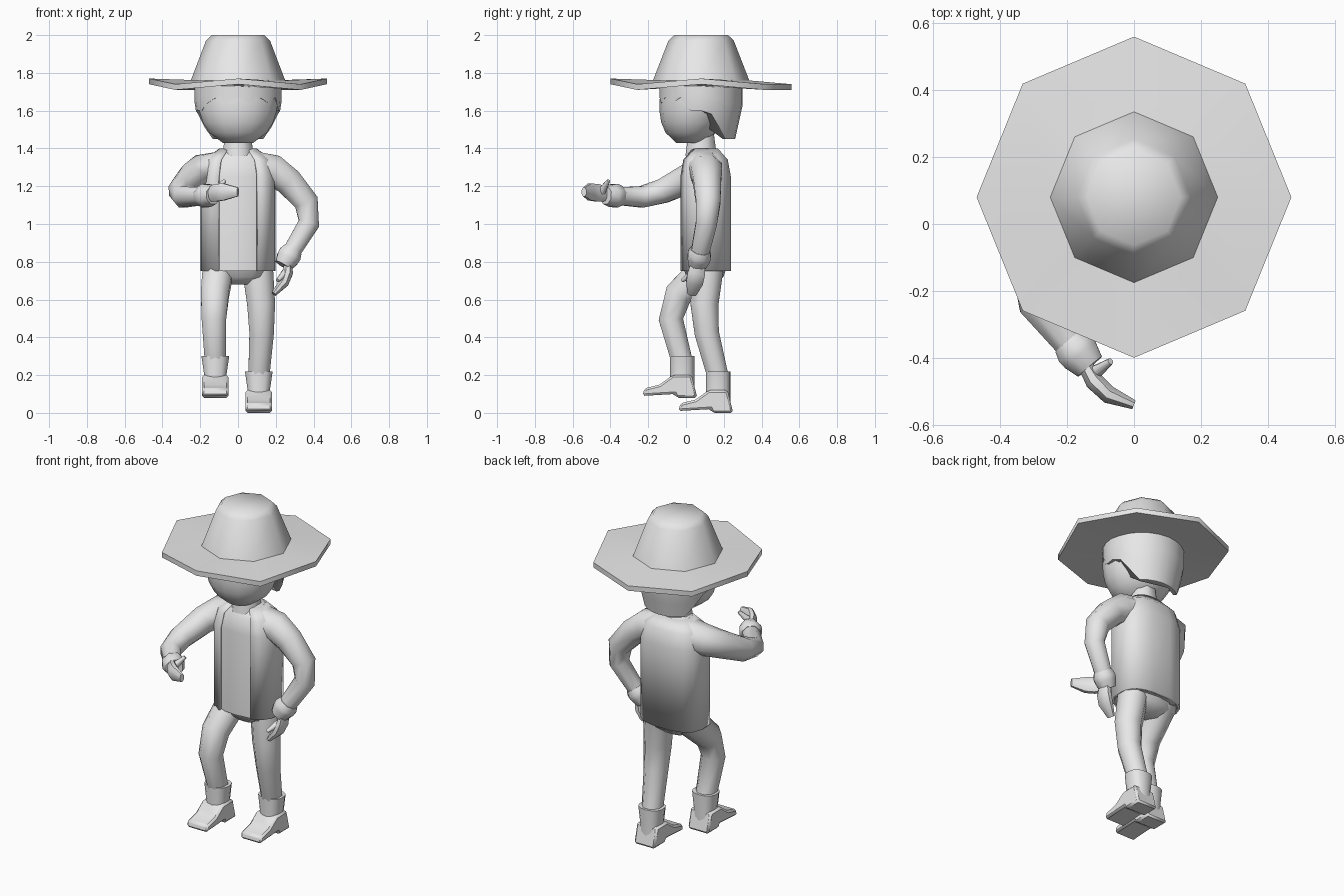
import bpy, bmesh
from math import sin, cos, pi, tau, radians, copysign, sqrt
from mathutils import Vector

if "Cube" in bpy.data.objects:
    bpy.data.objects.remove(bpy.data.objects["Cube"])

COLOUR = (.8, .8, .8, 1)
grey = bpy.data.materials.new("plain grey")
grey.use_nodes = True
grey.diffuse_color = COLOUR
grey.node_tree.nodes["Principled BSDF"].inputs["Base Color"].default_value = COLOUR

ACROSS, FORWARD, UP = Vector((1, 0, 0)), Vector((0, 1, 0)), Vector((0, 0, 1))


def skin(name, rows, closed=True, location=(0, 0, 0)):
    """Bridge rows of points into a surface, capped when the rows are closed."""
    bm = bmesh.new()
    rings = [[bm.verts.new(point) for point in row] for row in rows]
    count = len(rings[0])
    for lower, upper in zip(rings, rings[1:]):
        for i in range(count if closed else count - 1):
            j = (i + 1) % count
            bm.faces.new((lower[i], lower[j], upper[j], upper[i]))
    if closed:
        bm.faces.new(rings[0])
        bm.faces.new(rings[-1])
    bmesh.ops.recalc_face_normals(bm, faces=bm.faces)
    mesh = bpy.data.meshes.new(name)
    bm.to_mesh(mesh)
    bm.free()
    mesh.materials.append(grey)
    mesh.shade_smooth()
    mesh.set_sharp_from_angle(angle=radians(50))
    part = bpy.data.objects.new(name, mesh)
    part.location = location
    bpy.context.scene.collection.objects.link(part)
    return part


def section(z, half_x, half_y, middle_y, square=1, gap=0):
    """Horizontal rounded section; a gap leaves its front open."""
    count = 14
    points = []
    for i in range(count):
        share = i / (count - 1) if gap else i / count
        angle = gap - pi / 2 + (tau - 2 * gap) * share
        x, y = (copysign(abs(v) ** square, v) for v in (cos(angle), sin(angle)))
        points.append((half_x * x, middle_y + half_y * y, z))
    return points


def tube(name, joints, start, end, side, flat=1, bulge=0):
    """Tapered eight-sided tube whose inner joints are rounded off."""
    joints = [Vector(joint) for joint in joints]
    path = [joints[0]]
    for before, joint, after in zip(joints, joints[1:], joints[2:]):
        path += [joint.lerp(before, .25), joint.lerp(after, .25)]
    path.append(joints[-1])
    rows = []
    last = len(path) - 1
    for i, centre in enumerate(path):
        share = i / last
        tangent = (path[min(i + 1, last)] - path[max(i - 1, 0)]).normalized()
        wide = (side - tangent * side.dot(tangent)).normalized()
        deep = tangent.cross(wide)
        radius = start + (end - start) * share + bulge * sin(pi * share)
        angles = [tau * (k + .5) / 8 for k in range(8)]
        rows.append([centre + radius * (wide * cos(a) + deep * flat * sin(a)) for a in angles])
    return skin(name, rows)


# Hat: eight-sided crown, brim corners lifted at front, back and sides
def hat_ring(radius, z, lift=0):
    points = []
    for k in range(8):
        angle = k * tau / 8
        rise = 0 if k % 2 or sin(angle) > .9 else lift
        points.append((radius * cos(angle), .08 + radius * 1.02 * sin(angle), z + rise))
    return points


brim = .47
skin("hat", [hat_ring(.2, 1.73), hat_ring(brim, 1.71, .03), hat_ring(brim, 1.74, .03),
             hat_ring(.25, 1.76), hat_ring(.17, 1.97), hat_ring(.14, 2)])

# Head: rounded jaw swelling up to a straight forehead
head_rows = []
for k in range(7):
    drop = 1 - k / 6
    swell = sqrt(1 - (.95 * drop) ** 3)
    head_rows.append(section(1.75 - .32 * drop, .22 * swell, .19 * swell, .06 - .04 * drop))
skin("head", head_rows)
tube("neck", [(0, .08, 1.36), (0, .08, 1.5)], .09, .07, ACROSS)


# Hair: cap with a jagged fringe, its lower edge dropping to the nape
def hair_row(share, grow):
    points = []
    count = 24
    for k in range(count):
        angle = tau * k / count
        x, y = cos(angle), sin(angle)
        if y < -.5:
            drop = .08 + .03 * (k % 2)
        else:
            drop = .15 + .15 * min(1, max(0, 2 * y - .4))
        drop *= share
        size = grow * (1 - max(0, drop - .12))
        points.append((.23 * size * x, .08 + .22 * size * y, 1.75 - drop))
    return points


skin("hair", [hair_row(0, 1), hair_row(.4, 1), hair_row(.7, 1), hair_row(1, 1), hair_row(1, .9)])

# Shirt, trousers seat and open-fronted vest share one body section
def body_rows(profile, scale=1, gap=0):
    return [section(z, .2 * size * scale, .14 * size * scale, .1, .75, gap)
            for z, size in profile]


torso = [(.75, 1), (1.25, 1), (1.34, .88), (1.4, .5)]
skin("shirt", body_rows(torso, scale=.92))
skin("trousers_seat", body_rows([(.68, .35), (.72, .7), (.8, .9)]))
vest = skin("vest", body_rows(torso, gap=radians(25)), closed=False)
shell = vest.modifiers.new("thickness", "SOLIDIFY")
shell.thickness = .015

# Legs
left_ankle, right_ankle = Vector((.11, .17, .19)), Vector((-.12, -.02, .27))
tube("left_leg", [(.1, .12, .8), (.13, .09, .5), left_ankle], .09, .06, ACROSS)
tube("right_leg", [(-.1, .14, .8), (-.13, -.1, .57), right_ankle], .09, .06, ACROSS)


# Boots: flared shaft plus a heeled foot extruded from its side outline
def boot(side, location):
    shaft = [(.04, .065), (.12, .06), (.22, .075)]
    skin(side + "_boot_shaft", [section(z, width, .065, .17, .8) for z, width in shaft],
         location=location)
    outline = [(-.04, .01), (.13, .02), (.14, 0), (.25, 0),
               (.22, .12), (.12, .12), (.05, .07), (-.03, .05)]
    foot = skin(side + "_boot_foot", [[(x, y, z) for y, z in outline] for x in (-.07, .07)],
                location=location)
    bevel = foot.modifiers.new("rounded edges", "BEVEL")
    bevel.width = .012


boot("left", (left_ankle.x, 0, 0))
boot("right", (right_ankle.x, -.19, .08))


# Arms: sleeve, rolled cuff, flattened hand and thumb
def arm(side, sleeve, knuckles, fingertips, thumb_tip, palm):
    elbow, wrist = Vector(sleeve[-2]), Vector(sleeve[-1])
    knuckles = Vector(knuckles)
    along = (wrist - elbow).normalized()
    tube(side + "_arm", sleeve, .1, .05, palm)
    tube(side + "_cuff", [wrist - along * .04, wrist, wrist + along * .06],
         .055, .05, palm, bulge=.015)
    tube(side + "_hand", [wrist, knuckles, fingertips], .03, .025, palm, flat=.6, bulge=.025)
    tube(side + "_thumb", [wrist.lerp(knuckles, .6), thumb_tip], .025, .01, palm)


arm("left", [(.1, .1, 1.29), (.22, .11, 1.28), (.41, .12, 1.06), (.27, .07, .83)],
    (.26, .05, .71), (.19, .03, .63), (.21, -.02, .7), FORWARD)
arm("right", [(-.1, .1, 1.29), (-.22, .09, 1.28), (-.33, -.19, 1.14), (-.17, -.38, 1.15)],
    (-.1, -.5, 1.17), (0, -.54, 1.17), (-.07, -.41, 1.23), UP)
